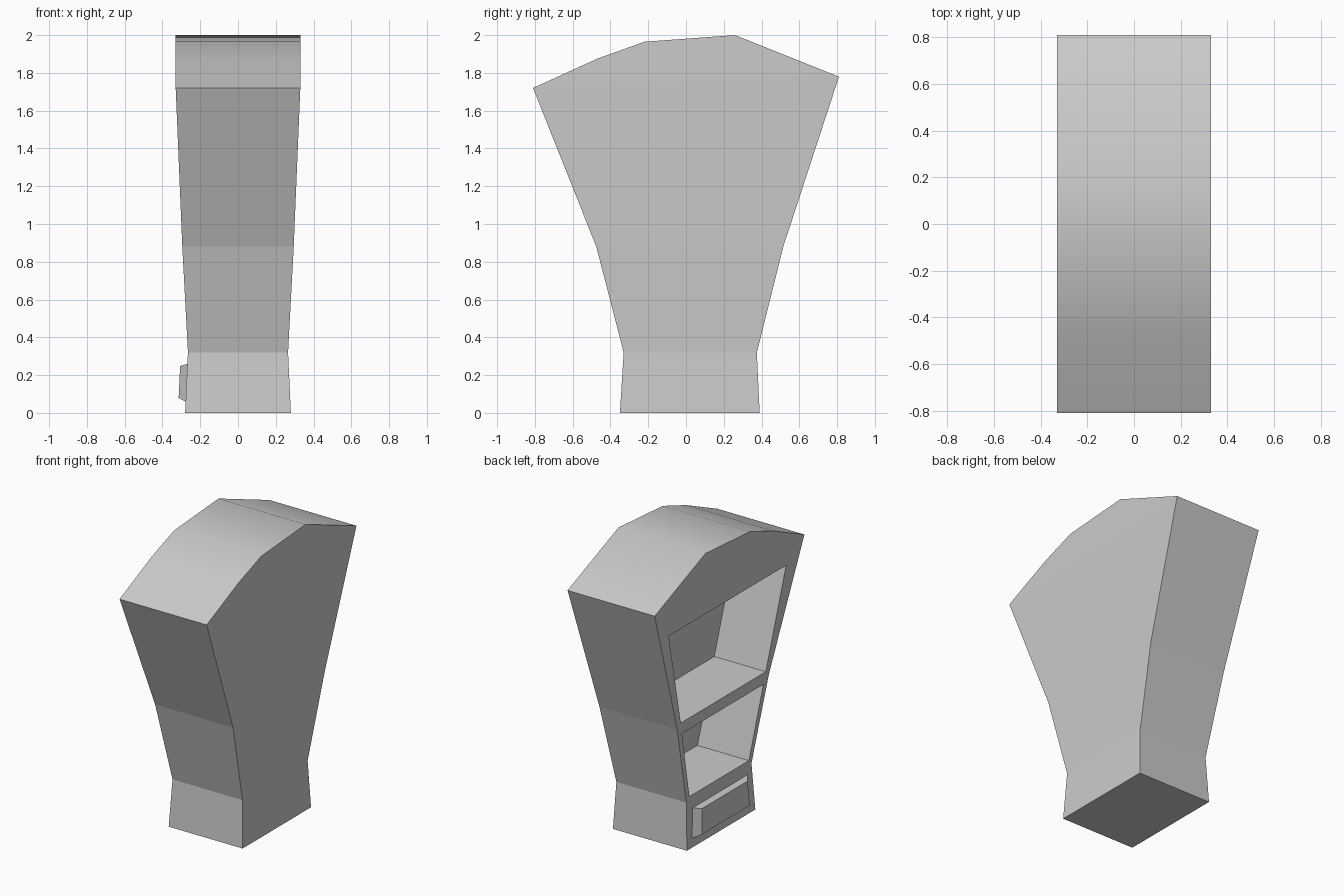
import bpy, bmesh

if "Cube" in bpy.data.objects:
    bpy.data.objects.remove(bpy.data.objects["Cube"])


def loft(name, rings):
    """Skin a stack of equal-length vertex rings and cap both ends."""
    bm = bmesh.new()
    vs = [[bm.verts.new(p) for p in r] for r in rings]
    n = len(rings[0])
    for a, b in zip(vs, vs[1:]):
        for i in range(n):
            j = (i + 1) % n
            bm.faces.new((a[i], a[j], b[j], b[i]))
    bm.faces.new(vs[0][::-1])
    bm.faces.new(vs[-1])
    return finish(name, bm)


def finish(name, bm):
    bmesh.ops.recalc_face_normals(bm, faces=bm.faces)
    me = bpy.data.meshes.new(name)
    bm.to_mesh(me)
    bm.free()
    ob = bpy.data.objects.new(name, me)
    bpy.context.collection.objects.link(ob)
    return ob


def half_width(z):
    """Half width of the flared body at height z."""
    pts = [(0, .28), (.32, .265), (.88, .295), (1.72, .33)]
    for (z0, w0), (z1, w1) in zip(pts, pts[1:]):
        if z <= z1:
            return w0 + (w1 - w0) * (z - z0) / (z1 - z0)
    return .33


# cabinet body: stacked flared bands closed by a smooth domed top
bands = [(-.35, 0, .39, 0), (-.33, .32, .375, .32),
         (-.475, .88, .515, .88), (-.81, 1.72, .81, 1.78)]
dome = [(-.47, 1.875), (-.22, 1.965), (.26, 2.0)]
bm = bmesh.new()
rings = []
for yf, zf, yb, zb in bands:
    wf, wb = half_width(zf), half_width(zb)
    rings.append([bm.verts.new(p) for p in
                  ((-wf, yf, zf), (wf, yf, zf), (wb, yb, zb), (-wb, yb, zb))])
bm.faces.new(rings[0][::-1])
for a, b in zip(rings, rings[1:]):
    for i in range(4):
        j = (i + 1) % 4
        bm.faces.new((a[i], a[j], b[j], b[i]))
fl, fr, br, bl = rings[-1]
left = [fl] + [bm.verts.new((-.33, y, z)) for y, z in dome] + [bl]
right = [fr] + [bm.verts.new((.33, y, z)) for y, z in dome] + [br]
for i in range(len(left) - 1):
    f = bm.faces.new((left[i], right[i], right[i + 1], left[i + 1]))
    f.smooth = True
bm.faces.new(left)
bm.faces.new(right[::-1])
body = finish("cabinet_body", bm)

# two shelf recesses cut into the left side, each tapering downwards
recesses = [("upper_recess_cutter", .913, -.44, .48, 1.58, -.62, .647),
            ("lower_recess_cutter", .35, -.30, .344, .833, -.42, .462)]
for name, z0, f0, b0, z1, f1, b1 in recesses:
    corners = [(f0, z0), (b0, z0), (b1, z1), (f1, z1)]
    cutter = loft(name, [[(-half_width(z) + d, y, z) for y, z in corners]
                         for d in (-.1, .39)])
    cutter.hide_render = True
    mod = body.modifiers.new(name, 'BOOLEAN')
    mod.operation = 'DIFFERENCE'
    mod.solver = 'EXACT'
    mod.object = cutter
    bpy.context.view_layer.objects.active = body
    bpy.ops.object.modifier_apply(modifier=name)
    bpy.data.objects.remove(cutter)

# raised drawer front with chamfered sides, below the recesses
base = [(-.295, .06), (.33, .06), (.312, .26), (-.285, .26)]
face = [(-.24, .078), (.275, .078), (.265, .248), (-.23, .248)]
loft("drawer_front", [[(-half_width(z) + .01, y, z) for y, z in base],
                      [(-half_width(z), y, z) for y, z in base],
                      [(-half_width(z) - .038, y, z) for y, z in face]])
